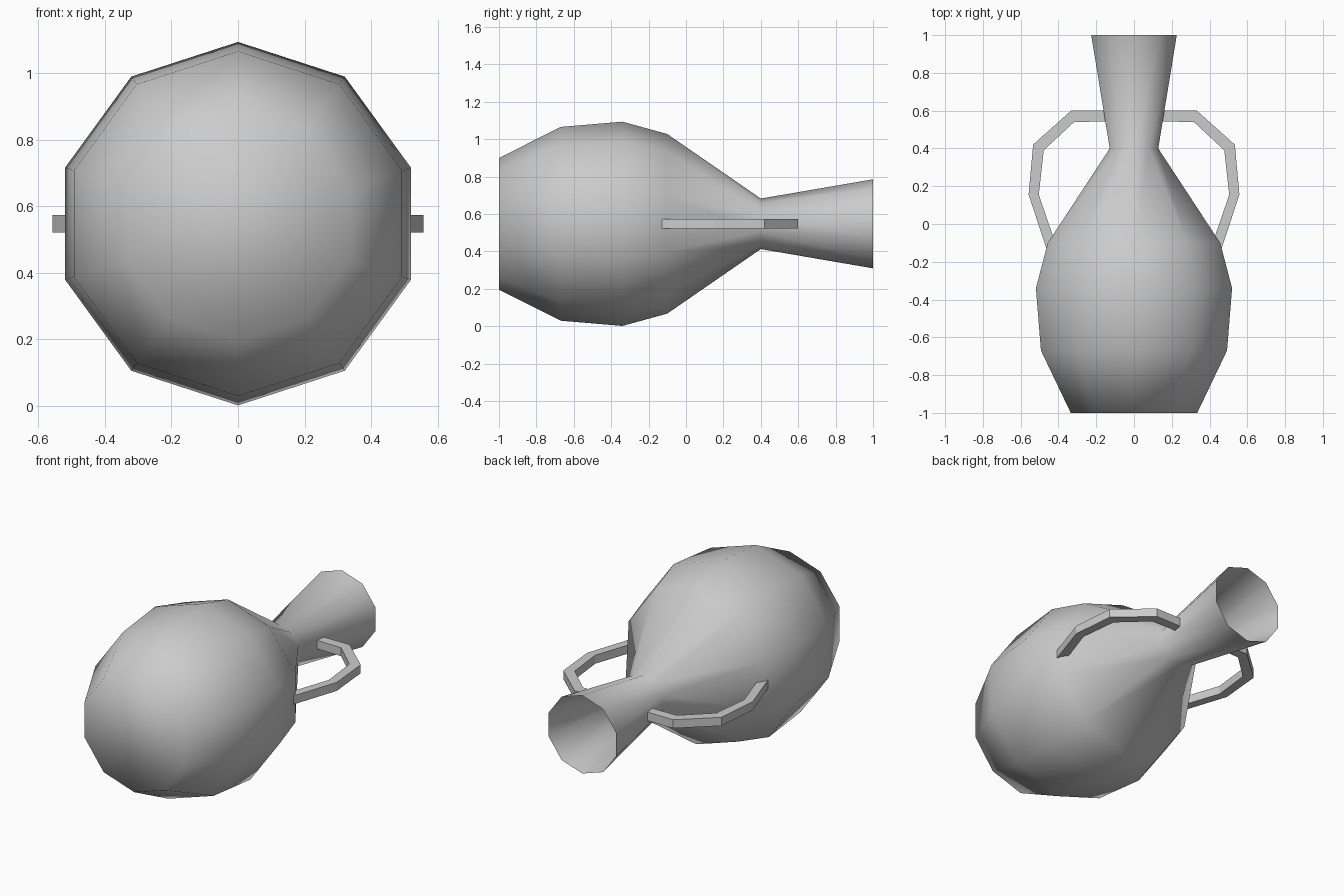
import bpy, bmesh, math
from mathutils import Vector

cube = bpy.data.objects.get("Cube")
if cube:
    bpy.data.objects.remove(cube, do_unlink=True)

AXIS_Z = 0.548
SIDES = 10

clay = bpy.data.materials.new("grey clay")
clay.use_nodes = True
clay.diffuse_color = (0.6, 0.6, 0.6, 1)
clay.node_tree.nodes["Principled BSDF"].inputs["Base Color"].default_value = (0.6, 0.6, 0.6, 1)


def finish(name, bm, smooth):
    for f in bm.faces:
        f.smooth = smooth
    bmesh.ops.recalc_face_normals(bm, faces=bm.faces)
    mesh = bpy.data.meshes.new(name)
    bm.to_mesh(mesh)
    bm.free()
    mesh.materials.append(clay)
    obj = bpy.data.objects.new(name, mesh)
    bpy.context.collection.objects.link(obj)
    return obj


# Vase body: ten-sided rings along y, closed base, open mouth
profile = [(-1, 0.352), (-0.67, 0.518), (-0.34, 0.546),
           (-0.1, 0.48), (0.4, 0.135), (1, 0.238)]
bm = bmesh.new()
rings = []
for y, r in profile:
    ring = []
    for i in range(SIDES):
        a = math.tau * i / SIDES
        ring.append(bm.verts.new((r * math.sin(a), y, AXIS_Z + r * math.cos(a))))
    rings.append(ring)
for a, b in zip(rings, rings[1:]):
    for i in range(SIDES):
        j = (i + 1) % SIDES
        bm.faces.new((a[i], a[j], b[j], b[i]))
bm.faces.new(rings[0])
finish("vase_body", bm, True)

# Handles: square bar swept along mitred outer and inner outlines
outer = [(0.13, 0.6), (0.333, 0.6), (0.534, 0.42), (0.558, 0.155), (0.46, -0.14)]
inner = [(0.13, 0.543), (0.317, 0.54), (0.478, 0.39), (0.504, 0.155), (0.41, -0.12)]
for name, side in (("left_handle", 1), ("right_handle", -1)):
    bm = bmesh.new()
    sections = []
    for o, n in zip(outer, inner):
        corners = [(o, -0.026), (o, 0.026), (n, 0.026), (n, -0.026)]
        sections.append([bm.verts.new((side * p[0], p[1], AXIS_Z + dz)) for p, dz in corners])
    for a, b in zip(sections, sections[1:]):
        for i in range(4):
            j = (i + 1) % 4
            bm.faces.new((a[i], a[j], b[j], b[i]))
    bm.faces.new(sections[0])
    bm.faces.new(sections[-1])
    finish(name, bm, False)
